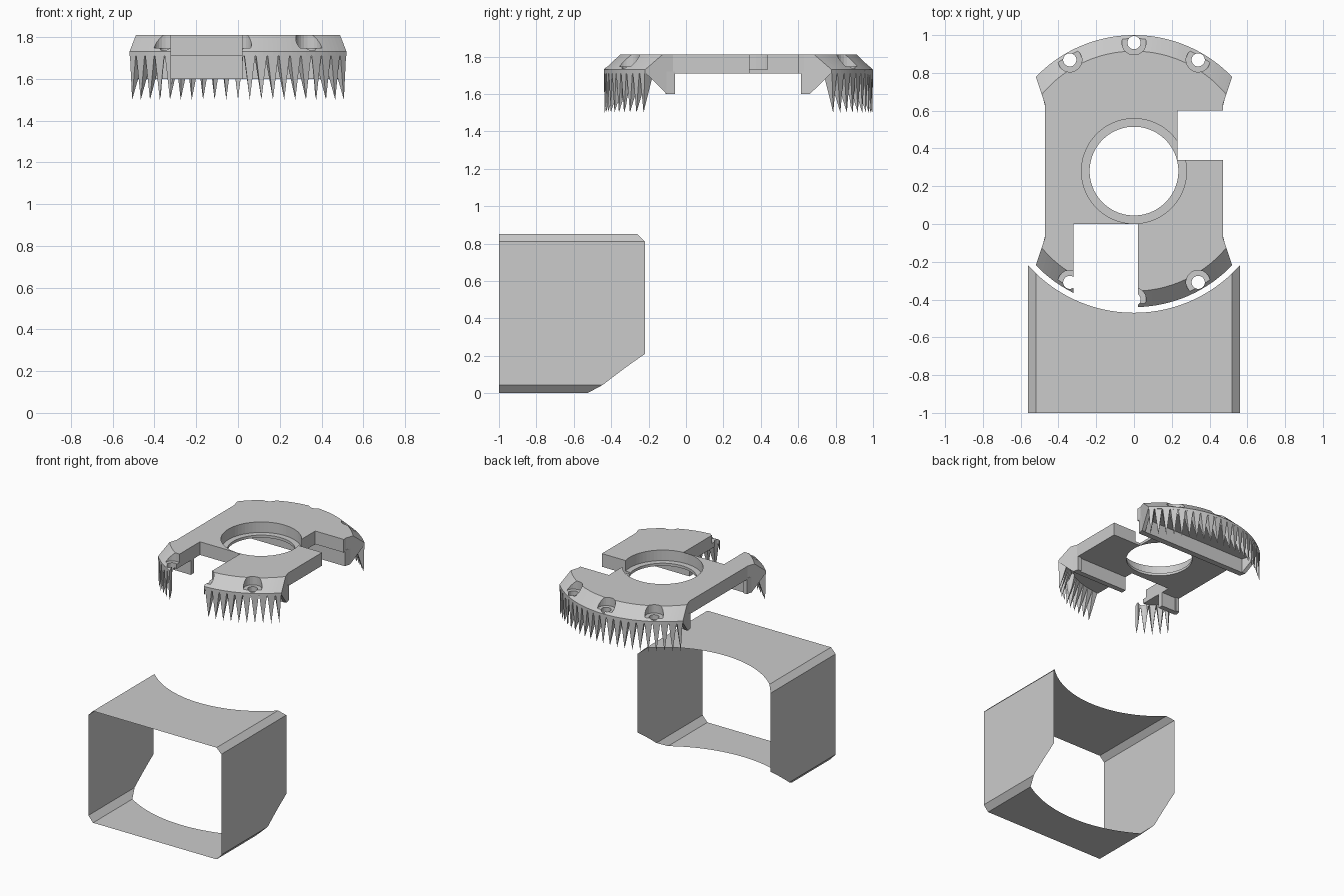
import bpy, bmesh, math
from math import sin, cos, radians, sqrt

if "Cube" in bpy.data.objects:
    bpy.data.objects.remove(bpy.data.objects["Cube"])

CY = 0.28          # centre of the round plate
R = 0.72           # plate radius


def make(name, bm):
    bmesh.ops.recalc_face_normals(bm, faces=bm.faces)
    me = bpy.data.meshes.new(name)
    bm.to_mesh(me)
    bm.free()
    ob = bpy.data.objects.new(name, me)
    bpy.context.collection.objects.link(ob)
    return ob


def loft(bm, rings):
    """Closed solid through rings with equal point counts."""
    vs = [[bm.verts.new(p) for p in ring] for ring in rings]
    n = len(vs[0])
    for a, b in zip(vs, vs[1:]):
        for i in range(n):
            j = (i + 1) % n
            bm.faces.new((a[i], a[j], b[j], b[i]))
    bm.faces.new(vs[0][::-1])
    bm.faces.new(vs[-1])


def box(bm, x0, x1, y0, y1, z0, z1):
    pts = [(x0, y0), (x1, y0), (x1, y1), (x0, y1)]
    loft(bm, [[(x, y, z) for x, y in pts] for z in (z0, z1)])


def disc(bm, x, y, r, z0, z1, n):
    angs = [2 * math.pi * (i + 0.5) / n for i in range(n)]
    loft(bm, [[(x + r * cos(a), y + r * sin(a), z) for a in angs] for z in (z0, z1)])


def cutter(shape, *args):
    bm = bmesh.new()
    shape(bm, *args)
    ob = make("cutter", bm)
    ob.hide_render = True
    return ob


def cut(ob, cutters):
    """Subtract every cutter and bake the result."""
    for c in cutters:
        m = ob.modifiers.new("cut", 'BOOLEAN')
        m.operation = 'DIFFERENCE'
        m.solver = 'EXACT'
        m.object = c
    dg = bpy.context.evaluated_depsgraph_get()
    me = bpy.data.meshes.new_from_object(ob.evaluated_get(dg))
    ob.modifiers.clear()
    ob.data = me


def outline(r, z, n=48):
    """Two arcs of radius r joined by a narrower waist."""
    # point where the flared side line meets the circle
    lo, hi = 0.0, 1.5
    for _ in range(40):
        t = (lo + hi) / 2
        if math.hypot(0.47 + 0.05 * t, 0.35 + 0.15 * t) < r:
            lo = t
        else:
            hi = t
    end = math.atan2(0.47 + 0.05 * lo, 0.35 + 0.15 * lo)
    half = []
    for i in range(n + 1):
        a = end - 2 * end * i / n
        half.append((r * sin(a), r * cos(a)))
    half = [(0.47, 0.35)] + half + [(-0.47, 0.35)]
    pts = half + [(-x, -y) for x, y in half]
    return [(x, CY + y, z) for x, y in pts]


# Plate with chamfered round ends
bm = bmesh.new()
loft(bm, [outline(R, 1.71), outline(R, 1.73), outline(0.635, 1.81)])
plate = make("top_plate", bm)

# Hanging teeth along both arcs
bm = bmesh.new()
for side in (0, 180):
    for i in range(21):
        c = -45 + 4.5 * i
        a0, a1 = max(c - 2.2, -46), min(c + 2.2, 46)
        ring = [(0.65, a0), (R, a0), (R, a1), (0.65, a1)]
        pts = [(r * sin(radians(a + side)), CY + r * cos(radians(a + side)), 1.725) for r, a in ring]
        base = [bm.verts.new(p) for p in pts]
        t = radians(c + side)
        tip = bm.verts.new((0.717 * sin(t), CY + 0.717 * cos(t), 1.5))
        bm.faces.new(base)
        for k in range(4):
            bm.faces.new((base[k], base[(k + 1) % 4], tip))
teeth = make("hanging_teeth", bm)

# Notches, stepped centre bore and screw holes
notch = cutter(box, -0.32, 0.02, -1, 0.0, 1.4, 2)
holes, seats = [], []
for a in (-30, 0, 30, 150, 180, 210):
    x, y = 0.68 * sin(radians(a)), CY + 0.68 * cos(radians(a))
    holes.append(cutter(disc, x, y, 0.035, 1.4, 2, 20))
    seats.append(cutter(disc, x, y, 0.064, 1.747, 2, 24))
plate_cuts = [notch,
              cutter(box, 0.23, 0.7, 0.34, 0.60, 1.4, 2),
              cutter(disc, 0, CY, 0.278, 1.73, 2, 64),
              cutter(disc, 0, CY, 0.235, 1.4, 2, 64)] + holes + seats
cut(plate, plate_cuts)
cut(teeth, [notch] + holes)
for c in plate_cuts:
    bpy.data.objects.remove(c)

# Ribs under the plate
for name, x0, x1, y0, y1 in (("back_rib", -0.47, 0.47, 0.615, 0.66),
                             ("front_rib_left", -0.47, -0.32, -0.11, -0.07),
                             ("front_rib_right", 0.02, 0.47, -0.11, -0.07)):
    bm = bmesh.new()
    box(bm, x0, x1, y0, y1, 1.60, 1.715)
    make(name, bm)

# Tapered webs joining rib ends to the rim
bm = bmesh.new()
for sx in (-1, 1):
    for sy in (-1, 1):
        rings = []
        for x, y, z in ((0.47, 0.34, 1.60), (0.481, 0.383, 1.60), (0.519, 0.497, 1.712)):
            rings.append([(sx * (x - d), CY + sy * y, h) for d, h in
                          ((0, z), (0.03, z), (0.03, 1.72), (0, 1.72))])
        loft(bm, rings)
make("side_webs", bm)

# Thin chamfered sleeve whose back edge follows the round plate
N = 40
half_top = [(-0.52 + 1.04 * i / N, 0.85) for i in range(N + 1)]
right = [(0.56, z) for z in (0.81, 0.21, 0.17, 0.13, 0.09, 0.045)]
bottom = [(-x, 0.0) for x, _ in half_top]
left = [(-x, z) for x, z in right[::-1]]
profile = half_top + right + bottom + left
bm = bmesh.new()
pairs = []
for x, z in profile:
    r = 0.75 + max(0.0, 0.21 - z)
    y = CY - sqrt(r * r - x * x)
    pairs.append((bm.verts.new((x, -1, z)), bm.verts.new((x, y, z))))
for (a, b), (c, d) in zip(pairs, pairs[1:] + pairs[:1]):
    bm.faces.new((a, b, d, c))
make("sleeve", bm)
